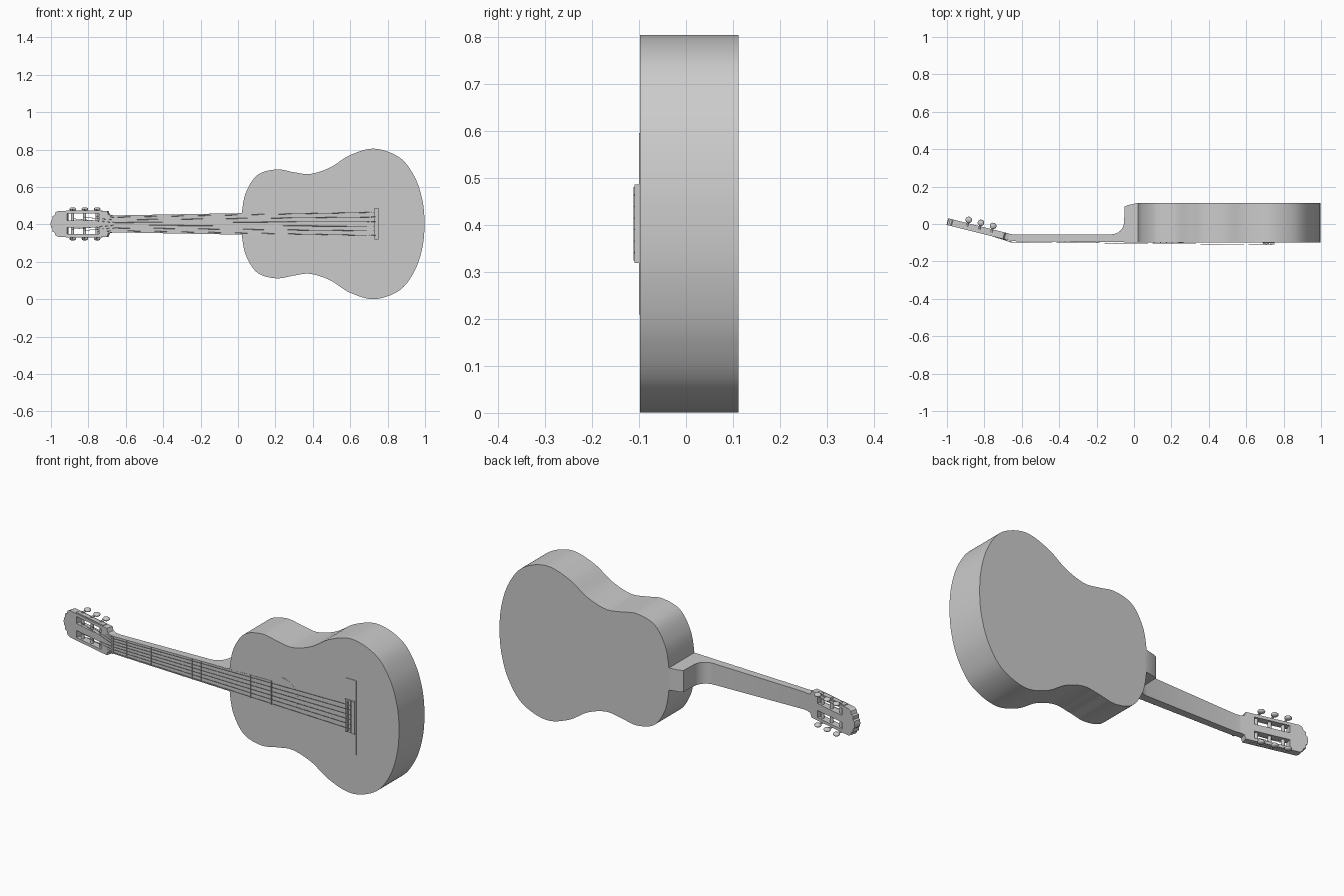
import bpy, bmesh, math
from mathutils import Matrix, Vector

if "Cube" in bpy.data.objects:
    bpy.data.objects.remove(bpy.data.objects["Cube"])

ZC = 0.4025                       # centre line height
HEAD = Matrix.Translation((-0.66, -0.09, ZC)) @ Matrix.Rotation(math.radians(-14), 4, 'Z')
WORLD = Matrix.Translation((0, 0, ZC))


def mesh_object(name, bm, matrix=WORLD, smooth=False):
    bmesh.ops.recalc_face_normals(bm, faces=bm.faces)
    me = bpy.data.meshes.new(name)
    bm.to_mesh(me)
    bm.free()
    ob = bpy.data.objects.new(name, me)
    bpy.context.collection.objects.link(ob)
    ob.matrix_world = matrix
    if smooth:
        bpy.ops.object.select_all(action='DESELECT')
        ob.select_set(True)
        bpy.context.view_layer.objects.active = ob
        bpy.ops.object.shade_smooth_by_angle(angle=math.radians(35))
    return ob


def mirrored(half):
    """Close a half outline (x, half width) across the centre line."""
    return half + [(x, -h) for x, h in reversed(half) if h > 0]


def spline(pts, steps=10):
    """Closed smooth curve through the points."""
    out, n = [], len(pts)
    for i in range(n):
        a, b, c, d = (Vector(pts[(i + k) % n]) for k in (-1, 0, 1, 2))
        for s in range(steps):
            t = s / steps
            out.append(0.5 * (2 * b + (c - a) * t + (2 * a - 5 * b + 4 * c - d) * t * t
                              + (3 * b - a - 3 * c + d) * t ** 3))
    return [tuple(p) for p in out]


def plate(name, pts, y0, y1, matrix=WORLD, smooth=False):
    """Extrude an (x, z) outline from y0 to y1."""
    bm = bmesh.new()
    f = bm.faces.new([bm.verts.new((x, y0, z)) for x, z in pts])
    ext = bmesh.ops.extrude_face_region(bm, geom=[f])['geom']
    for v in ext:
        if isinstance(v, bmesh.types.BMVert):
            v.co.y = y1
    return mesh_object(name, bm, matrix, smooth)


def side_profile(name, pts, half):
    """Extrude an (x, y) side profile to half width half(x) on both sides."""
    bm = bmesh.new()
    rows = [[bm.verts.new((x, y, s * half(x))) for x, y in pts] for s in (-1, 1)]
    bm.faces.new(rows[0])
    bm.faces.new(rows[1])
    for i in range(len(pts)):
        j = (i + 1) % len(pts)
        bm.faces.new((rows[0][i], rows[0][j], rows[1][j], rows[1][i]))
    return mesh_object(name, bm, smooth=True)


def box(name, x, y, z, matrix=WORLD):
    return plate(name, [(x[0], z[0]), (x[1], z[0]), (x[1], z[1]), (x[0], z[1])], y[0], y[1], matrix)


def rod(name, p, q, r, matrix=WORLD, sides=12):
    p, q = Vector(p), Vector(q)
    bm = bmesh.new()
    m = Matrix.Translation((p + q) / 2) @ (q - p).to_track_quat('Z', 'Y').to_matrix().to_4x4()
    bmesh.ops.create_cone(bm, cap_ends=True, segments=sides, radius1=r, radius2=r,
                          depth=(q - p).length, matrix=m)
    return mesh_object(name, bm, matrix, smooth=True)


# Body
half = [(0.02, 0), (0.023, 0.08), (0.045, 0.175), (0.105, 0.262), (0.205, 0.291), (0.30, 0.276),
        (0.385, 0.267), (0.49, 0.300), (0.60, 0.368), (0.73, 0.402), (0.865, 0.354),
        (0.945, 0.25), (0.986, 0.125), (0.997, 0)]
plate("body", spline(mirrored(half)), -0.098, 0.112, smooth=True)

# Sound hole disc, flush with the top
circle = [(0.322 + 0.094 * math.cos(i * math.tau / 48), 0.094 * math.sin(i * math.tau / 48))
          for i in range(48)]
plate("sound_hole", circle, -0.0985, -0.09)


# Neck with curved heel
def neck_half(x):
    return 0.045 + 0.0165 * (x + 0.68) / 0.93


arc = [(-0.12 + 0.067 * math.sin(a), 0.012 - 0.067 * math.cos(a))
       for a in (math.pi / 2 * k / 8 for k in range(9))]
side_profile("neck", [(-0.69, -0.083), (-0.66, -0.0895), (0.03, -0.095), (0.03, 0.112),
                      (0.02, 0.112), (-0.03, 0.102), (-0.05, 0.093)]
             + arc[::-1] + [(-0.64, -0.057), (-0.69, -0.047)], neck_half)

# Fingerboard, nut and frets
side_profile("fingerboard", [(-0.655, -0.087), (-0.655, -0.092), (0.265, -0.1005), (0.265, -0.095)],
             neck_half)
box("nut", (-0.664, -0.655), (-0.096, -0.085), (-0.045, 0.045))
NUT, SADDLE = -0.655, 0.72
for n in range(1, 20):
    x = SADDLE - (SADDLE - NUT) * 2 ** (-n / 12)
    y = -0.092 - 0.0085 * (x - NUT) / 0.92
    box(f"fret_{n}", (x - 0.002, x + 0.002), (y - 0.0015, y + 0.002), (-neck_half(x), neck_half(x)))

# Bridge: thin wings, tie block and saddle
box("bridge_base", (0.688, 0.752), (-0.1005, -0.095), (-0.193, 0.193))
box("bridge_tie_block", (0.73, 0.75), (-0.110, -0.098), (-0.084, 0.084))
box("bridge_front", (0.69, 0.722), (-0.106, -0.098), (-0.084, 0.084))
box("saddle", (0.703, 0.711), (-0.112, -0.1), (-0.078, 0.078))

# Slotted headstock with scalloped end
head_half = [(-0.015, 0.045), (-0.035, 0.05), (-0.042, 0.07), (-0.31, 0.07), (-0.325, 0.062),
             (-0.33, 0.046), (-0.342, 0.042), (-0.342, 0.024), (-0.35, 0.018), (-0.353, 0)]
head = plate("headstock", mirrored(head_half), 0, 0.036, HEAD)
for s in (-1, 1):
    z = sorted((s * 0.018, s * 0.055))
    cutter = box("slot_cutter", (-0.262, -0.085), (-0.05, 0.09), z, HEAD)
    cutter.hide_render = True
    cutter.hide_set(True)
    mod = head.modifiers.new("slot", 'BOOLEAN')
    mod.operation, mod.solver, mod.object = 'DIFFERENCE', 'EXACT', cutter

# Tuners and strings
POSTS = (-0.236, -0.169, -0.102)
for s in (-1, 1):
    label = "upper" if s > 0 else "lower"
    box(f"tuner_plate_{label}", (-0.27, -0.075), (0.006, 0.030), sorted((s * 0.069, s * 0.073)), HEAD)
    for i, x in enumerate(POSTS):
        rod(f"string_post_{label}_{i}", (x, 0.018, s * 0.014), (x, 0.018, s * 0.06), 0.0085, HEAD)
        rod(f"tuner_shaft_{label}_{i}", (x - 0.008, 0.02, s * 0.076), (x - 0.008, 0.05, s * 0.076),
            0.005, HEAD)
        bm = bmesh.new()
        bmesh.ops.create_uvsphere(bm, u_segments=16, v_segments=10, radius=1)
        bmesh.ops.scale(bm, vec=(0.018, 0.017, 0.010), verts=bm.verts)
        bmesh.ops.translate(bm, vec=(x - 0.008, 0.055, s * 0.079), verts=bm.verts)
        mesh_object(f"tuner_button_{label}_{i}", bm, HEAD, smooth=True)

        k = 0.2 * (2 * i + 1)      # outer strings run to the posts nearest the nut
        at_nut = (-0.659, -0.0965, s * 0.036 * k)
        rod(f"string_{label}_{i}", at_nut, (0.735, -0.111, s * 0.062 * k), 0.0014, sides=6)
        post = WORLD.inverted() @ HEAD @ Vector((x, 0.010, s * (0.028 + 0.007 * i)))
        rod(f"string_end_{label}_{i}", at_nut, post, 0.0014, sides=6)
